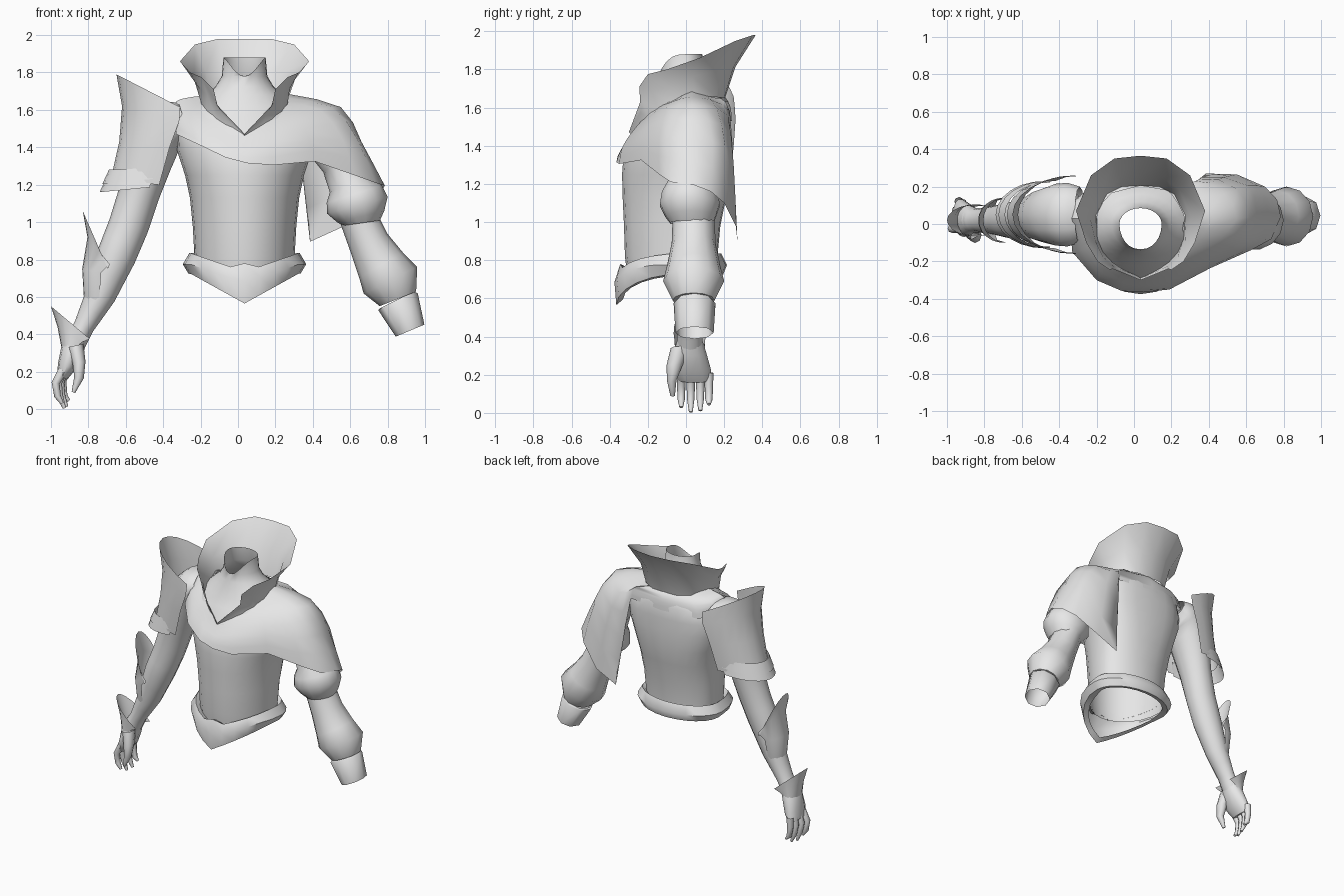
import bpy, bmesh, math
from mathutils import Vector

CX = 0.035  # body centre line
grey = bpy.data.materials.new("plain grey")
grey.diffuse_color = (0.8, 0.8, 0.8, 1)


def loft(name, rows, closed=True, cap=False, angle=50):
    """Skin a list of equally long point rows."""
    bm = bmesh.new()
    vs = [[bm.verts.new(p) for p in row] for row in rows]
    n = len(rows[0])
    for a, b in zip(vs, vs[1:]):
        for i in range(n if closed else n - 1):
            j = (i + 1) % n
            bm.faces.new((a[i], a[j], b[j], b[i]))
    if cap:
        bm.faces.new(vs[-1])
    bmesh.ops.recalc_face_normals(bm, faces=bm.faces)
    mesh = bpy.data.meshes.new(name)
    bm.to_mesh(mesh)
    bm.free()
    mesh.materials.append(grey)
    ob = bpy.data.objects.new(name, mesh)
    bpy.context.collection.objects.link(ob)
    bpy.ops.object.select_all(action='DESELECT')
    ob.select_set(True)
    bpy.context.view_layer.objects.active = ob
    bpy.ops.object.shade_smooth_by_angle(angle=math.radians(angle))
    return ob


def spline(pts, steps):
    """Catmull-Rom through points of any size."""
    p = [Vector(q) for q in pts]
    p = [2 * p[0] - p[1]] + p + [2 * p[-1] - p[-2]]
    out = []
    for k in range(1, len(p) - 2):
        a, b, c, d = p[k - 1:k + 3]
        for s in range(steps):
            t = s / steps
            out.append(0.5 * (2 * b + (c - a) * t + (2 * a - 5 * b + 4 * c - d) * t * t
                              + (3 * b - a - 3 * c + d) * t ** 3))
    return out + [p[-2]]


def tube(name, rings, sides=12, steps=1, cap=True, angle=50):
    """Limb along (x, y, z, radius in the xz plane, radius in y)."""
    pts = []
    for a, b in zip(rings, rings[1:]):
        for s in range(steps):
            pts.append([u + (v - u) * s / steps for u, v in zip(a, b)])
    pts.append(rings[-1])
    rows = []
    for i, (x, y, z, r, ry) in enumerate(pts):
        a, b = pts[max(i - 1, 0)], pts[min(i + 1, len(pts) - 1)]
        t = Vector((b[0] - a[0], 0, b[2] - a[2])).normalized()
        u = Vector((t.z, 0, -t.x))
        rows.append([Vector((x, y, z)) + u * r * math.cos(w) + Vector((0, ry * math.sin(w), 0))
                     for w in (2 * math.pi * k / sides for k in range(sides))])
    return loft(name, rows, True, cap, angle)


def guard(name, rows, span=92, n=12):
    """Open plate facing -x from rows of (x, y, z, rx, ry, drop of the ends)."""
    out = []
    for x, y, z, rx, ry, drop in rows:
        ws = [math.radians(span) * (2 * k / n - 1) for k in range(n + 1)]
        out.append([(x - rx * math.cos(w), y + ry * math.sin(w), z - drop * (1 - math.cos(w)))
                    for w in ws])
    return loft(name, out, closed=False)


def oval(z, hw, front, back, square=1, n=24, dip=0):
    """Body section; square < 1 flattens the back."""
    pts = []
    for k in range(n):
        w = 2 * math.pi * k / n
        c, s = math.cos(w), math.sin(w)
        e = square if s > 1e-6 else 1
        pts.append((CX + hw * math.copysign(abs(c) ** e, c),
                    back * s ** e if s > 1e-6 else -front * s,
                    z - dip * max(0, -s) ** 3))
    return pts


# Torso with neck: z, half width, front y, back y, back squareness
body = [(.74, .262, -.31, .16), (.82, .268, -.32, .165), (.98, .277, -.325, .18, .95),
        (1.13, .292, -.332, .21, .85), (1.25, .318, -.335, .23, .78), (1.38, .36, -.325, .235, .75),
        (1.47, .365, -.285, .235, .75), (1.56, .345, -.225, .232, .75), (1.62, .27, -.185, .21, .8),
        (1.68, .205, -.165, .16), (1.725, .155, -.145, .12), (1.78, .122, -.135, .095)]
loft("torso", [oval(*r) for r in body] + [oval(1.88, .113, -.14, .085, dip=.1)])

# Belt: rounded roll dropping to a point in front, with a small peak in the top edge
belt = []
for hw, f, b, z, drop, peak in ((.265, -.31, .16, .81, .09, .045), (.295, -.345, .185, .835, .10, .045),
                                (.33, -.375, .215, .775, .10, .01), (.30, -.365, .195, .725, .16, 0),
                                (.26, -.33, .16, .735, .14, 0)):
    belt.append([(x, y, z + (peak * max(0, 1 - abs(x - CX) / .06)
                             - drop * max(0, 1 - abs(x - CX) / .29) if y < -.01 else 0))
                 for x, y, _ in oval(0, hw, f, b)])
loft("belt", belt)

# Standing collar: half outline of (offset x, y, z), mirrored
top = [(0, .365, 1.98), (.14, .35, 1.98), (.265, .26, 1.95), (.345, .07, 1.86),
       (.29, -.10, 1.80), (.23, -.20, 1.775), (.165, -.245, 1.71), (.15, -.24, 1.63),
       (0, -.30, 1.47)]
base = [(0, .205, 1.65), (.10, .20, 1.65), (.18, .16, 1.655), (.235, .05, 1.665),
        (.23, -.08, 1.63), (.20, -.15, 1.59), (.15, -.205, 1.55), (.10, -.24, 1.52),
        (0, -.285, 1.46)]
cols = []
for t, b in zip(top, base):
    t, b = Vector(t), Vector(b)
    m = (t + b) / 2
    m.x *= .93
    m.y -= .025 if t.y > 0 else 0
    cols.append([b, m, t])
full = [[Vector((-p.x, p.y, p.z)) for p in c] for c in reversed(cols[1:])] + cols
loft("collar", [[p + Vector((CX, 0, 0)) for p in c] for c in full], closed=False)

# Mantle: columns from collar to hem, round the front then round the back
front = [
    [(-.20, .03, 1.675), (-.27, .03, 1.665), (-.33, .03, 1.645), (-.345, .02, 1.58)],
    [(-.19, -.10, 1.62), (-.25, -.13, 1.585), (-.31, -.14, 1.53), (-.33, -.15, 1.47)],
    [(-.12, -.20, 1.56), (-.16, -.24, 1.50), (-.19, -.275, 1.45), (-.20, -.30, 1.41)],
    [(-.03, -.255, 1.51), (-.045, -.295, 1.45), (-.06, -.335, 1.39), (-.065, -.358, 1.345)],
    [(.035, -.285, 1.47), (.035, -.31, 1.42), (.04, -.345, 1.37), (.05, -.365, 1.315)],
    [(.14, -.225, 1.54), (.16, -.285, 1.47), (.18, -.335, 1.39), (.19, -.35, 1.305)],
    [(.23, -.13, 1.61), (.33, -.18, 1.55), (.38, -.225, 1.44), (.41, -.235, 1.325)],
    [(.25, -.06, 1.64), (.44, -.10, 1.60), (.56, -.14, 1.44), (.625, -.14, 1.25)],
    [(.26, -.02, 1.665), (.50, -.04, 1.615), (.635, -.08, 1.45), (.735, -.08, 1.21)]]
back = [
    [(.27, .03, 1.685), (.55, .03, 1.615), (.66, .04, 1.43), (.785, .04, 1.195)],
    [(.26, .06, 1.675), (.53, .10, 1.61), (.645, .14, 1.42), (.765, .13, 1.16)],
    [(.24, .10, 1.665), (.48, .16, 1.60), (.61, .205, 1.40), (.70, .20, 1.10)],
    [(.20, .16, 1.65), (.40, .22, 1.56), (.48, .25, 1.30), (.55, .265, .97)],
    [(.18, .18, 1.65), (.33, .23, 1.58), (.36, .25, 1.25), (.385, .27, .895)],
    [(.17, .18, 1.65), (.27, .195, 1.62), (.30, .20, 1.58), (.32, .20, 1.53)],
    [(.035, .205, 1.655), (.035, .222, 1.63), (.035, .236, 1.59), (.035, .24, 1.53)],
    [(-.12, .165, 1.655), (-.18, .185, 1.63), (-.22, .192, 1.58), (-.24, .193, 1.52)],
    [(-.18, .10, 1.67), (-.26, .12, 1.65), (-.31, .12, 1.62), (-.325, .12, 1.56)]]
columns = [spline(c, 2) for c in front + back]
loft("mantle", columns + columns[:1], closed=False, angle=70)

# Bare arm
tube("bare_arm", [(-.29, .05, 1.55, .09, .15), (-.355, .05, 1.53, .125, .17),
                  (-.42, .05, 1.47, .13, .165), (-.48, .045, 1.33, .13, .145),
                  (-.53, .04, 1.15, .11, .12), (-.585, .03, .98, .108, .105),
                  (-.65, .02, .82, .105, .10), (-.735, .02, .61, .082, .08),
                  (-.825, .02, .44, .055, .065), (-.87, .02, .36, .06, .068)], steps=2, cap=False)

# Hand
tube("palm", [(-.855, .02, .40, .055, .06), (-.885, .02, .32, .062, .085),
              (-.915, .03, .23, .05, .10), (-.94, .045, .17, .03, .085)])
for i, (y, tip) in enumerate([(-.025, .03), (.025, .005), (.075, .012), (.12, .045)]):
    dx = .012 * i
    tube("finger_%d" % (i + 1), [(-.935, y, .21, .026, .024), (-.975 + dx, y, .14, .022, .022),
                                 (-.965 + dx, y, .07, .018, .019), (-.94 + dx, y, tip, .009, .01)], 8)
tube("thumb", [(-.87, -.03, .34, .045, .05), (-.85, -.06, .25, .035, .042),
               (-.85, -.075, .17, .026, .025), (-.88, -.07, .09, .01, .012)], 8)

# Armour plates on the bare arm
guard("shoulder_guard", [(-.32, .05, 1.79, .33, .205, .17), (-.325, .05, 1.62, .295, .21, .08),
                         (-.375, .05, 1.43, .26, .20, .03), (-.43, .05, 1.23, .25, .18, .03)])
for i, z in enumerate((1.28, 1.235)):
    x = -.455 - .015 * i
    guard("shoulder_lame_%d" % (i + 1), [(x, .05, z, .235, .172, -.01),
                                         (x - .01, .05, z - .075, .26, .18, -.025)])
guard("elbow_guard", [(-.70, .02, 1.06, .13, .12, .30), (-.69, .02, .92, .115, .118, .14),
                      (-.735, .02, .75, .098, .105, .02), (-.745, .02, .58, .078, .075, 0)])
guard("wrist_guard", [(-.845, .02, .55, .155, .085, .13), (-.865, .02, .44, .10, .08, .06),
                      (-.885, .02, .335, .06, .078, 0)], span=110)

# Sleeved arm: puffed upper sleeve, flared lower sleeve, cuff
tube("puffed_sleeve", [(.40, .04, 1.48, .09, .115), (.54, .04, 1.33, .105, .12),
                       (.60, .03, 1.21, .12, .125), (.622, .02, 1.15, .155, .15),
                       (.638, .02, 1.09, .168, .16), (.655, .025, 1.03, .13, .135),
                       (.66, .03, .995, .10, .115)], 14, cap=False)
tube("lower_sleeve", [(.64, .04, 1.03, .10, .11), (.70, .04, .89, .11, .115),
                      (.765, .04, .77, .135, .14), (.815, .04, .69, .16, .16),
                      (.855, .04, .59, .105, .11)], 12)
tube("cuff", [(.85, .045, .585, .10, .10), (.855, .045, .575, .115, .11),
              (.92, .045, .42, .083, .10)], 8, cap=False, angle=60)
